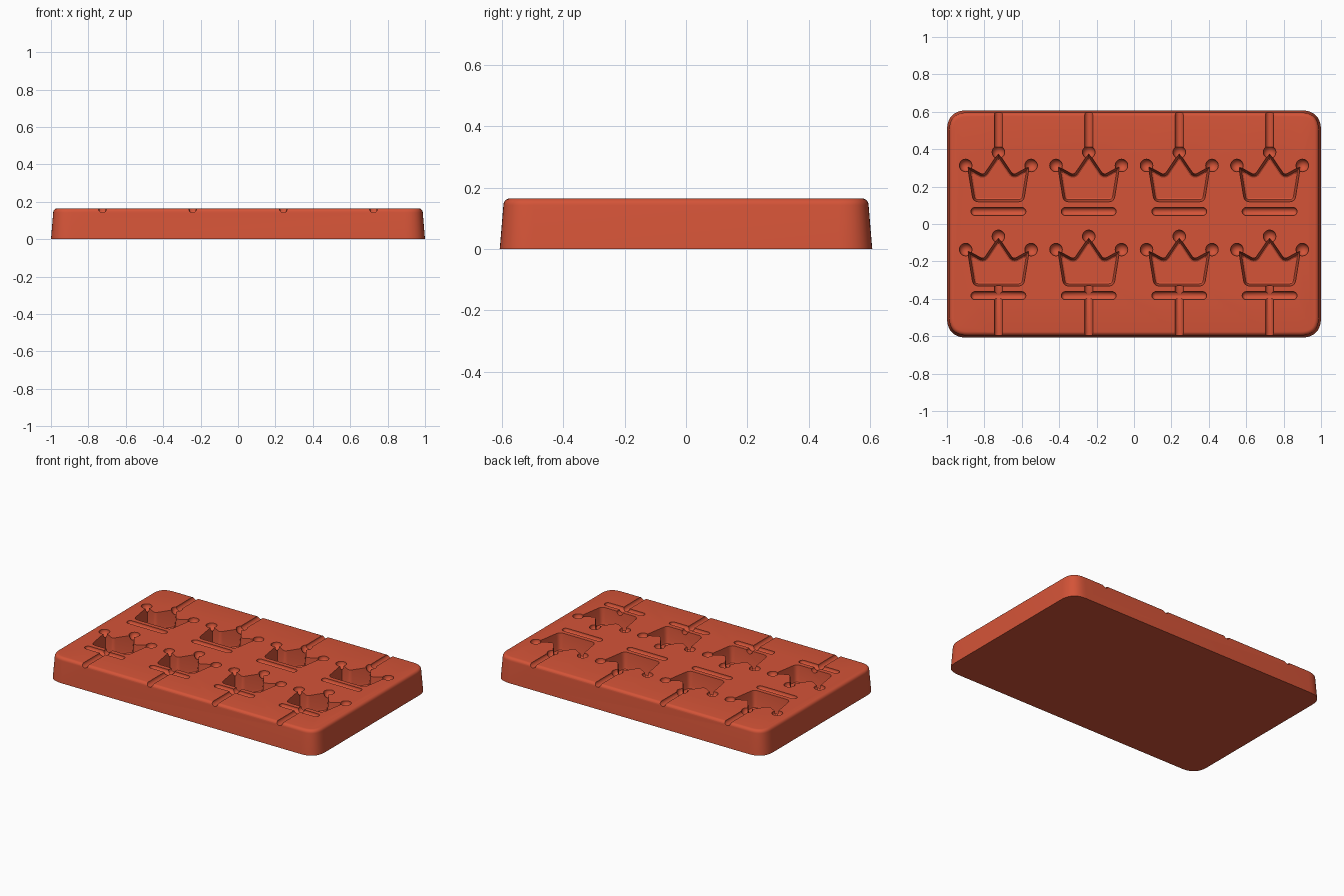
import bpy, bmesh, math
from mathutils import Vector, Matrix

cube = bpy.data.objects.get("Cube")
if cube:
    bpy.data.objects.remove(cube, do_unlink=True)

TOP = 0.165
COLUMNS = [-0.725, -0.242, 0.242, 0.725]
ROWS = [0.0, -0.45]

silicone = bpy.data.materials.new("terracotta red silicone")
silicone.use_nodes = True
color = (0.66, 0.088, 0.039, 1)
silicone.diffuse_color = color
silicone.node_tree.nodes["Principled BSDF"].inputs["Base Color"].default_value = color


def round_corners(corners, steps):
    """Round each (x, y, radius) corner with a small quadratic curve."""
    out = []
    for i, (x, y, r) in enumerate(corners):
        p = Vector((x, y))
        if r == 0:
            out.append(p)
            continue
        a = p + (Vector(corners[i - 1][:2]) - p).normalized() * r
        b = p + (Vector(corners[(i + 1) % len(corners)][:2]) - p).normalized() * r
        for s in range(steps + 1):
            t = s / steps
            out.append(a * (1 - t) ** 2 + p * 2 * t * (1 - t) + b * t * t)
    return out


def inset(points, d):
    """Mitred inward offset of a counter-clockwise outline."""
    out = []
    for i, p in enumerate(points):
        e1 = (p - points[i - 1]).normalized()
        e2 = (points[(i + 1) % len(points)] - p).normalized()
        n1, n2 = Vector((-e1.y, e1.x)), Vector((-e2.y, e2.x))
        out.append(p + (n1 + n2) * d / (1 + n1.dot(n2)))
    return out


def loft(bm, outline, sections, offset=(0, 0)):
    """Stack inset copies of the outline at (z, inset) from bottom to top."""
    rings = [[bm.verts.new((p.x + offset[0], p.y + offset[1], z))
              for p in inset(outline, d)] for z, d in sections]
    n = len(outline)
    for low, high in zip(rings, rings[1:]):
        for i in range(n):
            j = (i + 1) % n
            bm.faces.new((low[i], low[j], high[j], high[i]))
    bm.faces.new(rings[0][::-1])
    bm.faces.new(rings[-1])


def capsule(bm, center, half, radius, axis):
    """Round-ended rod along X or Y."""
    made = bmesh.ops.create_uvsphere(bm, u_segments=20, v_segments=11, radius=radius)
    turn = Matrix.Rotation(math.pi / 2, 4, 'Y' if axis == 'X' else 'X')
    k = 0 if axis == 'X' else 1
    for v in made["verts"]:
        v.co = turn @ v.co
        v.co[k] += math.copysign(half, v.co[k])
        v.co += Vector(center)


def make_object(name, bm):
    bmesh.ops.recalc_face_normals(bm, faces=bm.faces)
    mesh = bpy.data.meshes.new(name)
    bm.to_mesh(mesh)
    bm.free()
    mesh.materials.append(silicone)
    obj = bpy.data.objects.new(name, mesh)
    bpy.context.collection.objects.link(obj)
    return obj


# Tapered tray with rounded corners and a soft top rim
bm = bmesh.new()
R = 0.11
tray_outline = round_corners([(-1, -0.608, R), (1, -0.608, R), (1, 0.608, R), (-1, 0.608, R)], 10)
rim = [(TOP - 0.022 * (1 - math.sin(a)), 0.012 + 0.022 * (1 - math.cos(a)))
       for a in [i * math.pi / 10 for i in range(6)]]
loft(bm, tray_outline, [(0, 0)] + rim)
tray = make_object("mold_tray", bm)

# Crown cavities with steep walls and a filleted floor
right_half = [(0.135, 0.118, 0.03), (0.166, 0.31, 0), (0.08, 0.262, 0.02)]
left_half = [(-x, y, r) for x, y, r in reversed(right_half)]
crown = round_corners(right_half + [(0, 0.38, 0)] + left_half, 5)
crowns = bmesh.new()
balls = bmesh.new()
bars = bmesh.new()
channels = bmesh.new()
for x in COLUMNS:
    for y in ROWS:
        loft(crowns, crown, [(0.05, 0.02), (0.055, 0.012), (0.07, 0.008), (TOP + 0.03, -0.002)], (x, y))
        # Round pearls at the crown tips
        for bx, by in [(-0.175, 0.313), (0, 0.384), (0.175, 0.313)]:
            bmesh.ops.create_uvsphere(balls, u_segments=20, v_segments=13, radius=0.034,
                                      matrix=Matrix.Translation((x + bx, y + by, TOP - 0.003)))
        # Band slot below the crown
        capsule(bars, (x, y + 0.067, TOP - 0.003), 0.125, 0.022, 'X')
    # Stick channels running out to the long edges
    capsule(channels, (x, 0.55, TOP - 0.001), 0.15, 0.022, 'Y')
    capsule(channels, (x, -0.51, TOP - 0.001), 0.18, 0.022, 'Y')

# Cut all the hollows out of the tray
cutters = [make_object(n, b) for n, b in [("crown_cutter", crowns), ("pearl_cutter", balls),
                                          ("band_cutter", bars), ("channel_cutter", channels)]]
for cutter in cutters:
    cutter.hide_render = True
    cutter.display_type = 'WIRE'
    mod = tray.modifiers.new(cutter.name, 'BOOLEAN')
    mod.operation = 'DIFFERENCE'
    mod.solver = 'EXACT'
    mod.object = cutter

bpy.context.view_layer.objects.active = tray
for o in bpy.context.selected_objects:
    o.select_set(False)
tray.select_set(True)
for cutter in cutters:
    bpy.ops.object.modifier_apply(modifier=cutter.name)
for cutter in cutters:
    bpy.data.objects.remove(cutter, do_unlink=True)
bpy.ops.object.shade_smooth_by_angle(angle=math.radians(32))
